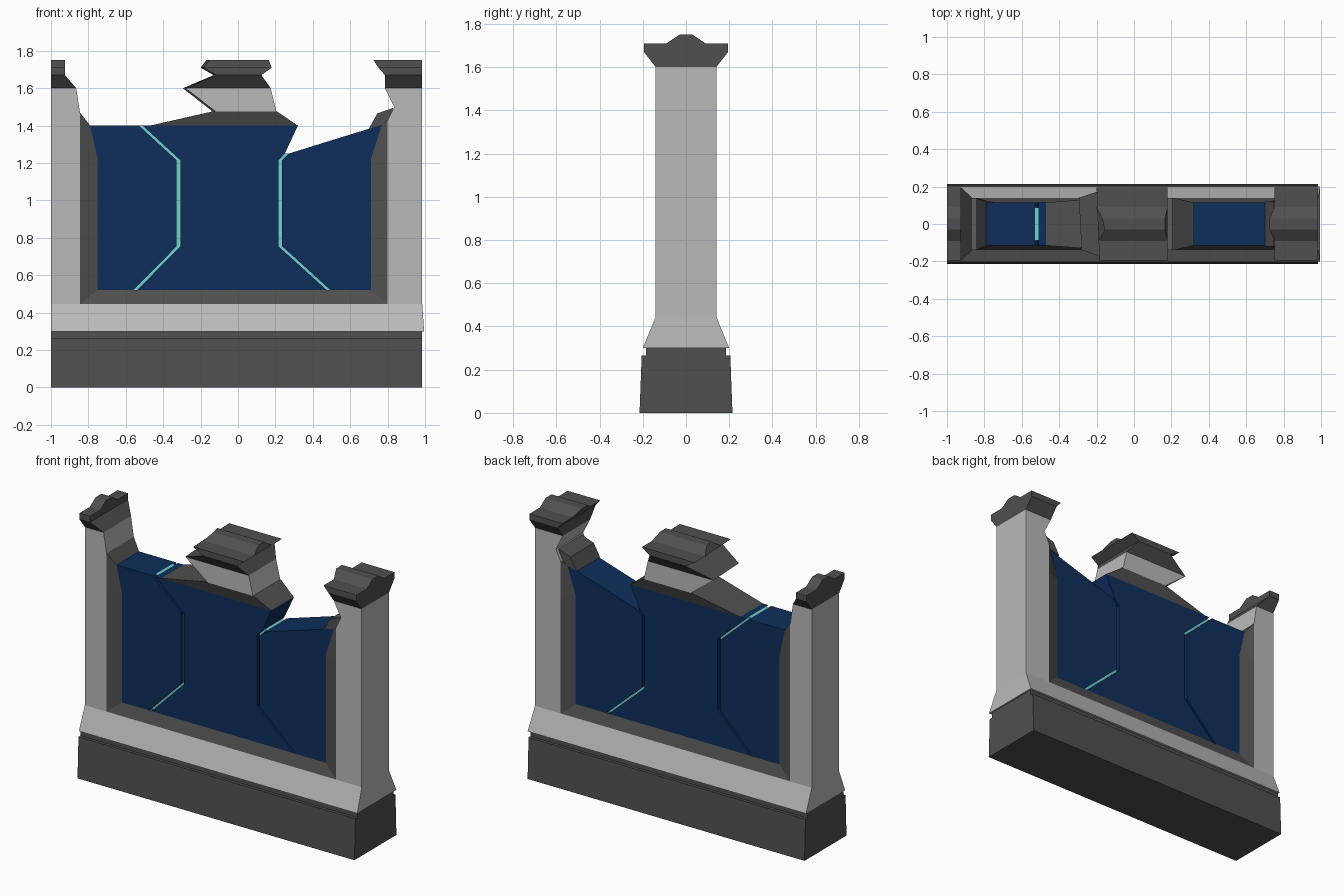
import bpy
import bmesh

if "Cube" in bpy.data.objects:
    bpy.data.objects.remove(bpy.data.objects["Cube"], do_unlink=True)


def material(name, r, g, b):
    m = bpy.data.materials.new(name)
    m.use_nodes = True
    m.diffuse_color = (r, g, b, 1)
    m.node_tree.nodes["Principled BSDF"].inputs["Base Color"].default_value = (r, g, b, 1)
    return m


light_stone = material("light stone", 0.49, 0.49, 0.49)
dark_stone = material("dark stone", 0.08, 0.08, 0.08)
blue_panel = material("deep blue", 0.004, 0.028, 0.105)
cyan_glow = material("cyan glow", 0.17, 0.65, 0.64)


def slab(bm, points):
    """Outline of (x, z, half depth, back shift) mirrored front to back."""
    front = [bm.verts.new((x, -h, z)) for x, z, h, s in points]
    back = [bm.verts.new((x + s, h, z)) for x, z, h, s in points]
    bm.faces.new(front)
    bm.faces.new(back[::-1])
    for i in range(len(points)):
        j = (i + 1) % len(points)
        bm.faces.new((front[i], back[i], back[j], front[j]))


def finish(name, bm, mat):
    bmesh.ops.recalc_face_normals(bm, faces=bm.faces)
    mesh = bpy.data.meshes.new(name)
    bm.to_mesh(mesh)
    bm.free()
    mesh.materials.append(mat)
    bpy.context.collection.objects.link(bpy.data.objects.new(name, mesh))


def stack(name, levels, mat, shift=0):
    """Wall section built upward from (z, half depth, left x, right x) levels."""
    bm = bmesh.new()
    for (z0, h0, a0, b0), (z1, h1, a1, b1) in zip(levels, levels[1:]):
        if z0 != z1:
            slab(bm, [(a0, z0, h0, shift), (b0, z0, h0, 0),
                      (b1, z1, h1, 0), (a1, z1, h1, shift)])
    finish(name, bm, mat)


def plate(name, outline, half, mat):
    bm = bmesh.new()
    slab(bm, [(x, z, half, 0) for x, z in outline])
    finish(name, bm, mat)


def bevel(name, strips):
    """Sloped frame piece made of quads of (x, z, half depth)."""
    bm = bmesh.new()
    for strip in strips:
        slab(bm, [(*p, 0) for p in strip])
    finish(name, bm, dark_stone)


OUT, IN = 0.14, 0.115   # half depths of the stonework and of the panel
END = 0.985

# Plinth with a recessed joint, then the sloped sill
stack("plinth", [(0, 0.215, -1, END), (0.265, 0.205, -1, END),
                 (0.265, 0.185, -1, END), (0.3, 0.185, -1, END)], dark_stone)
stack("sill", [(0.3, 0.2, -1, 0.995), (0.445, OUT, -1, END)], light_stone)

# End pillars with broken inner edges
stack("right_pillar", [(0.445, OUT, -1, -0.845), (1.47, OUT, -1, -0.845),
                       (1.6, OUT, -1, -0.865)], light_stone)
stack("left_pillar", [(0.445, OUT, 0.8, END), (1.43, OUT, 0.8, END),
                      (1.5, OUT, 0.835, END), (1.6, OUT, 0.785, END)], light_stone)

# Surviving middle of the top rail
stack("rail_bevel", [(1.4, IN, -0.47, 0.32), (1.475, OUT, -0.14, 0.21)], dark_stone)
stack("rail", [(1.475, OUT, -0.12, 0.205), (1.6, OUT, -0.28, 0.175)],
      light_stone, -0.015)


# Coping pieces share one moulded section
def coping(name, left, right, shift=0):
    section = [(1.6, OUT), (1.67, 0.195), (1.71, 0.195), (1.71, 0.09), (1.75, 0.03)]
    stack(name, [(z, h, a, b) for (z, h), a, b in zip(section, left, right)],
          dark_stone, shift)


coping("right_coping", [-1] * 5, [-0.865, -0.925, -0.925, -0.925, -0.925])
coping("left_coping", [0.785, 0.785, 0.75, 0.75, 0.725], [END] * 5)
coping("middle_coping", [-0.28, -0.115, -0.185, -0.185, -0.155],
       [0.175, 0.125, 0.18, 0.18, 0.165], -0.015)

# Bevelled inner frame
bevel("bottom_bevel", [[(-0.845, 0.445, OUT), (0.8, 0.445, OUT),
                        (0.71, 0.52, IN), (-0.75, 0.52, IN)]])
bevel("right_bevel", [
    [(-0.845, 0.445, OUT), (-0.75, 0.52, IN), (-0.75, 1.22, IN), (-0.845, 1.22, OUT)],
    [(-0.845, 1.22, OUT), (-0.75, 1.22, IN), (-0.79, 1.4, IN), (-0.845, 1.47, OUT)]])
bevel("left_bevel", [
    [(0.8, 0.445, OUT), (0.71, 0.52, IN), (0.71, 1.22, IN), (0.8, 1.22, OUT)],
    [(0.8, 1.22, OUT), (0.71, 1.22, IN), (0.77, 1.405, IN), (0.8, 1.43, OUT)]])
plate("broken_shard", [(0.7, 1.385), (0.745, 1.465), (0.83, 1.495),
                       (0.81, 1.42), (0.77, 1.405)], 0.12, dark_stone)


# Panel split in three by two glowing grooves
def moved(path, dx):
    return [(x + dx, z) for x, z in path]


GAP = 0.01
right_seam = [(-0.55, 0.52), (-0.318, 0.755), (-0.318, 1.215), (-0.52, 1.4)]
left_seam = [(0.485, 0.52), (0.226, 0.755), (0.226, 1.215), (0.26, 1.25)]

plate("right_panel", moved(right_seam, -GAP) +
      [(-0.79, 1.4), (-0.75, 1.22), (-0.75, 0.52)], IN, blue_panel)
plate("middle_panel", moved(left_seam, -GAP) + [(0.32, 1.4)] +
      moved(right_seam, GAP)[::-1], IN, blue_panel)
plate("left_panel", moved(left_seam, GAP) +
      [(0.77, 1.405), (0.71, 1.22), (0.71, 0.52)], IN, blue_panel)
for side, seam in (("right", right_seam), ("left", left_seam)):
    plate(side + "_glow_seam", moved(seam, -GAP) + moved(seam, GAP)[::-1],
          0.088, cyan_glow)
